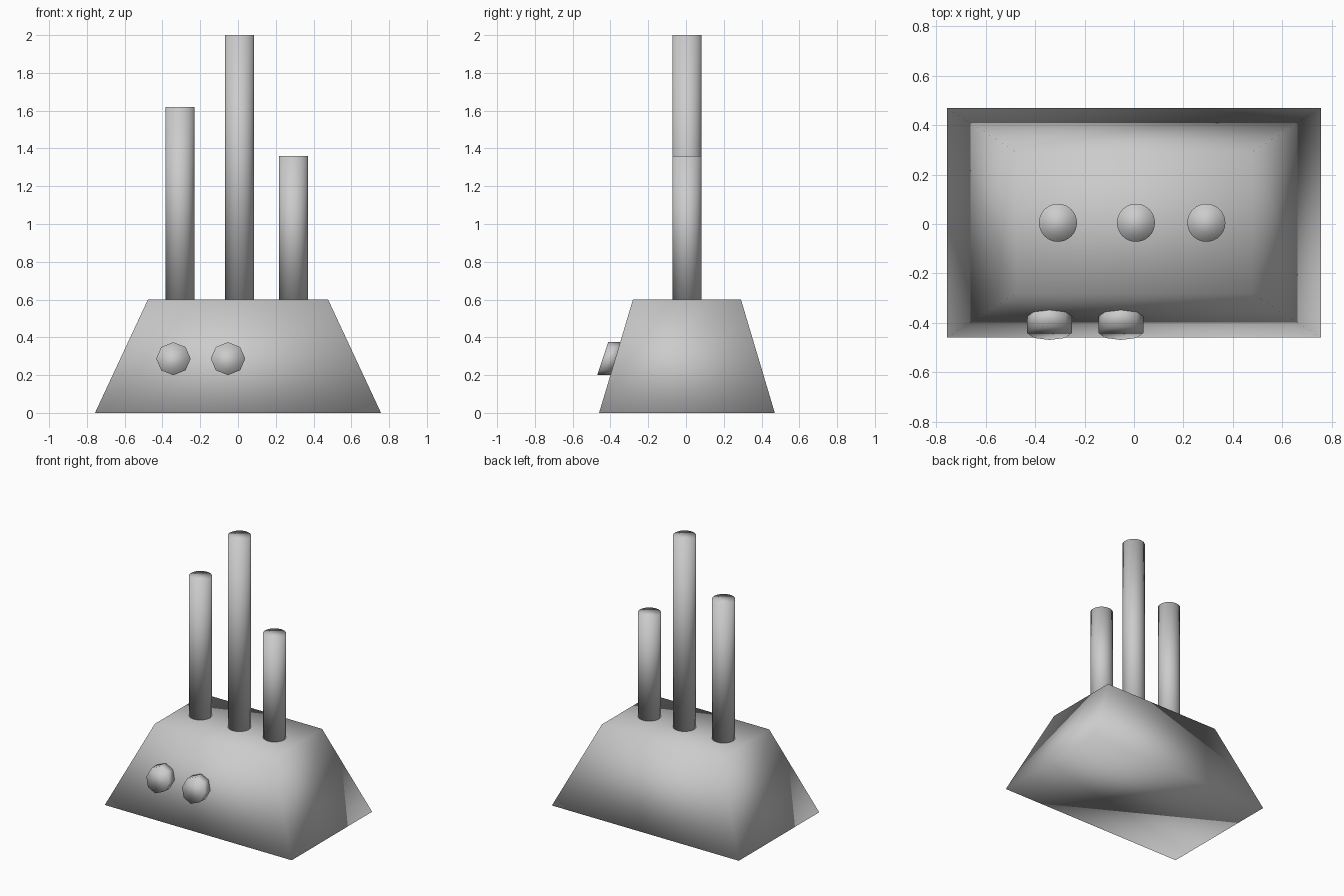
import bpy, bmesh
from math import cos, sin, pi

if "Cube" in bpy.data.objects:
    bpy.data.objects.remove(bpy.data.objects["Cube"])

Y0 = 0.005  # body centre line


def loft(name, lower, upper):
    """Closed solid between two matching rings, fully smooth shaded."""
    bm = bmesh.new()
    a = [bm.verts.new(p) for p in lower]
    b = [bm.verts.new(p) for p in upper]
    n = len(a)
    bm.faces.new(a[::-1])
    bm.faces.new(b)
    for i in range(n):
        j = (i + 1) % n
        bm.faces.new((a[i], a[j], b[j], b[i]))
    bmesh.ops.recalc_face_normals(bm, faces=bm.faces)
    for f in bm.faces:
        f.smooth = True
    mesh = bpy.data.meshes.new(name)
    bm.to_mesh(mesh)
    bm.free()
    obj = bpy.data.objects.new(name, mesh)
    bpy.context.collection.objects.link(obj)
    return obj


def rect(hx, hy, z):
    return [(sx * hx, Y0 + sy * hy, z)
            for sx, sy in ((-1, -1), (1, -1), (1, 1), (-1, 1))]


def circle(x, y, z, r, n=32):
    return [(x + r * cos(2 * pi * i / n), y + r * sin(2 * pi * i / n), z)
            for i in range(n)]


def knob_ring(x, y, z, n=8):
    # octagon leaning back with the sloped front face
    ring = []
    for i in range(n):
        t = 2 * pi * i / n
        dz = 0.087 * sin(t)
        ring.append((x + 0.091 * cos(t), y + 0.33 * dz, z + dz))
    return ring


# tapered body
loft("body", rect(0.757, 0.465, 0), rect(0.477, 0.286, 0.6))

# three upright pipes
for label, x, top in (("left", -0.308, 1.62), ("middle", 0.008, 2.0), ("right", 0.293, 1.36)):
    loft("pipe_" + label, circle(x, Y0, 0.59, 0.077), circle(x, Y0, top, 0.077))

# two octagonal knobs on the front
for label, x in (("left", -0.342), ("right", -0.053)):
    loft("knob_" + label, knob_ring(x, -0.36, 0.287), knob_ring(x, -0.441, 0.287))
